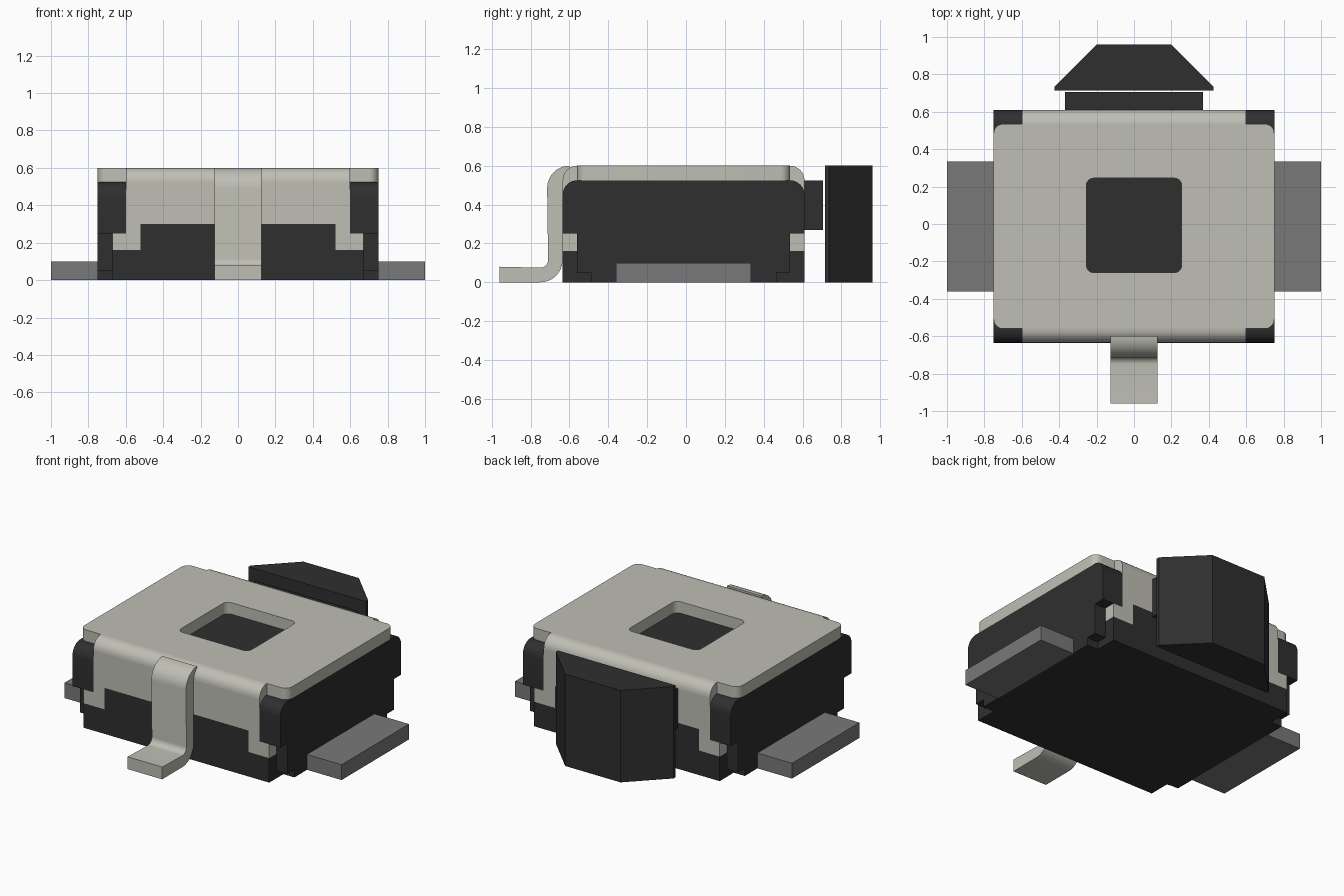
import bpy, bmesh, math

cube = bpy.data.objects.get("Cube")
if cube:
    bpy.data.objects.remove(cube, do_unlink=True)


def material(name, rgb):
    m = bpy.data.materials.new(name)
    m.use_nodes = True
    m.diffuse_color = (*rgb, 1)
    bsdf = next(n for n in m.node_tree.nodes if n.type == 'BSDF_PRINCIPLED')
    bsdf.inputs["Base Color"].default_value = (*rgb, 1)
    return m


BLACK = material("black plastic", (0.028, 0.028, 0.028))
METAL = material("pale metal", (0.52, 0.52, 0.46))
GREY = material("grey terminal", (0.19, 0.19, 0.19))


def arc(cx, cy, r, a0, a1, n=8):
    return [(cx + r * math.cos(math.radians(a0 + (a1 - a0) * i / n)),
             cy + r * math.sin(math.radians(a0 + (a1 - a0) * i / n))) for i in range(n + 1)]


def rounded_rect(x0, x1, y0, y1, r):
    return (arc(x1 - r, y1 - r, r, 0, 90) + arc(x0 + r, y1 - r, r, 90, 180)
            + arc(x0 + r, y0 + r, r, 180, 270) + arc(x1 - r, y0 + r, r, 270, 360))


def mirrored(half):
    """Close a right-hand outline with its mirror image across x = 0."""
    return half + [(-x, v) for x, v in reversed(half)]


def prism(name, loops, axis, lo, hi, mat):
    """Extrude an outline (plus optional hole outlines) along an axis."""
    place = {'x': lambda a, b, c: (c, a, b),
             'y': lambda a, b, c: (a, c, b),
             'z': lambda a, b, c: (a, b, c)}[axis]
    bm = bmesh.new()
    caps = ([], [])
    for loop in loops:
        rings = [[bm.verts.new(place(a, b, c)) for a, b in loop] for c in (lo, hi)]
        n = len(loop)
        for i in range(n):
            j = (i + 1) % n
            bm.faces.new((rings[0][i], rings[0][j], rings[1][j], rings[1][i]))
            for ring, cap in zip(rings, caps):
                cap.append(bm.edges.get((ring[i], ring[j])))
    for cap in caps:
        bmesh.ops.triangle_fill(bm, edges=cap, use_beauty=True)
    bmesh.ops.recalc_face_normals(bm, faces=bm.faces)
    mesh = bpy.data.meshes.new(name)
    bm.to_mesh(mesh)
    bm.free()
    mesh.materials.append(mat)
    ob = bpy.data.objects.new(name, mesh)
    bpy.context.collection.objects.link(ob)
    bpy.ops.object.select_all(action='DESELECT')
    bpy.context.view_layer.objects.active = ob
    ob.select_set(True)
    bpy.ops.object.shade_smooth_by_angle(angle=math.radians(30))
    return ob


def box(name, x, y, z, mat):
    return prism(name, [[(x[0], y[0]), (x[1], y[0]), (x[1], y[1]), (x[0], y[1])]],
                 'z', z[0], z[1], mat)


FRONT, BACK, T = -0.56, 0.535, 0.075   # core faces and sheet thickness
SHOULDER, TOP = 0.525, 0.6

# Housing core and its base with notched corners
box("housing_core", (-0.75, 0.75), (FRONT, BACK), (0.05, SHOULDER), BLACK)
base = mirrored([(0.67, FRONT), (0.67, -0.49), (0.75, -0.49),
                 (0.75, 0.465), (0.67, 0.465), (0.67, BACK)])
prism("housing_base", [base], 'z', 0, 0.05, BLACK)

# Metal cover plate with square window
prism("cover_plate", [rounded_rect(-0.75, 0.75, FRONT, BACK, 0.05),
                      rounded_rect(-0.255, 0.255, -0.26, 0.245, 0.04)],
      'z', SHOULDER, TOP, METAL)

# Front and back: stepped housing block, clipped cover wall, bend, corner posts
block = mirrored([(0.67, 0), (0.67, 0.16), (0.52, 0.16), (0.52, 0.3)])
wall = mirrored([(0.6, SHOULDER), (0.6, 0.25), (0.67, 0.25),
                 (0.67, 0.16), (0.52, 0.16), (0.52, 0.3)])
for side, y, s in (("front", FRONT, -1), ("back", BACK, 1)):
    lo, hi = sorted((y, y + s * T))
    prism(side + "_housing_block", [block], 'y', lo, hi, BLACK)
    prism(side + "_cover_wall", [wall], 'y', lo, hi, METAL)
    bend = [(y, SHOULDER)] + arc(y, SHOULDER, T, 90, 90 - s * 90)
    prism(side + "_cover_bend", [bend], 'x', -0.6, 0.6, METAL)
    post = [(y, 0.25)] + arc(y, SHOULDER - T, T, 90, 90 - s * 90) + [(y + s * T, 0.25)]
    for hand, x0 in (("left", 0.6), ("right", -0.75)):
        prism(f"{side}_{hand}_corner_post", [post], 'x', x0, x0 + 0.15, BLACK)

# Ground leg: curls over the front edge, drops and turns out into a foot
leg = (arc(-0.60, 0.485, 0.115, 90, 180) + arc(-0.75, 0.115, 0.04, 0, -90)
       + [(-0.96, 0.08), (-0.96, 0)] + arc(-0.75, 0.115, 0.115, -90, 0)
       + [(-0.635, 0.525), (-0.60, 0.565)])
prism("ground_leg", [leg], 'x', -0.125, 0.125, METAL)

# Side terminals
for hand, x in (("left", (0.75, 1.0)), ("right", (-1.0, -0.75))):
    box(hand + "_terminal", x, (-0.36, 0.335), (0, 0.1), GREY)

# Push button and its stem
box("button_stem", (-0.37, 0.37), (0.6, 0.705), (0.27, SHOULDER), BLACK)
prism("push_button", [mirrored([(0.425, 0.715), (0.425, 0.735), (0.2, 0.96)])],
      'z', 0, TOP, BLACK)
